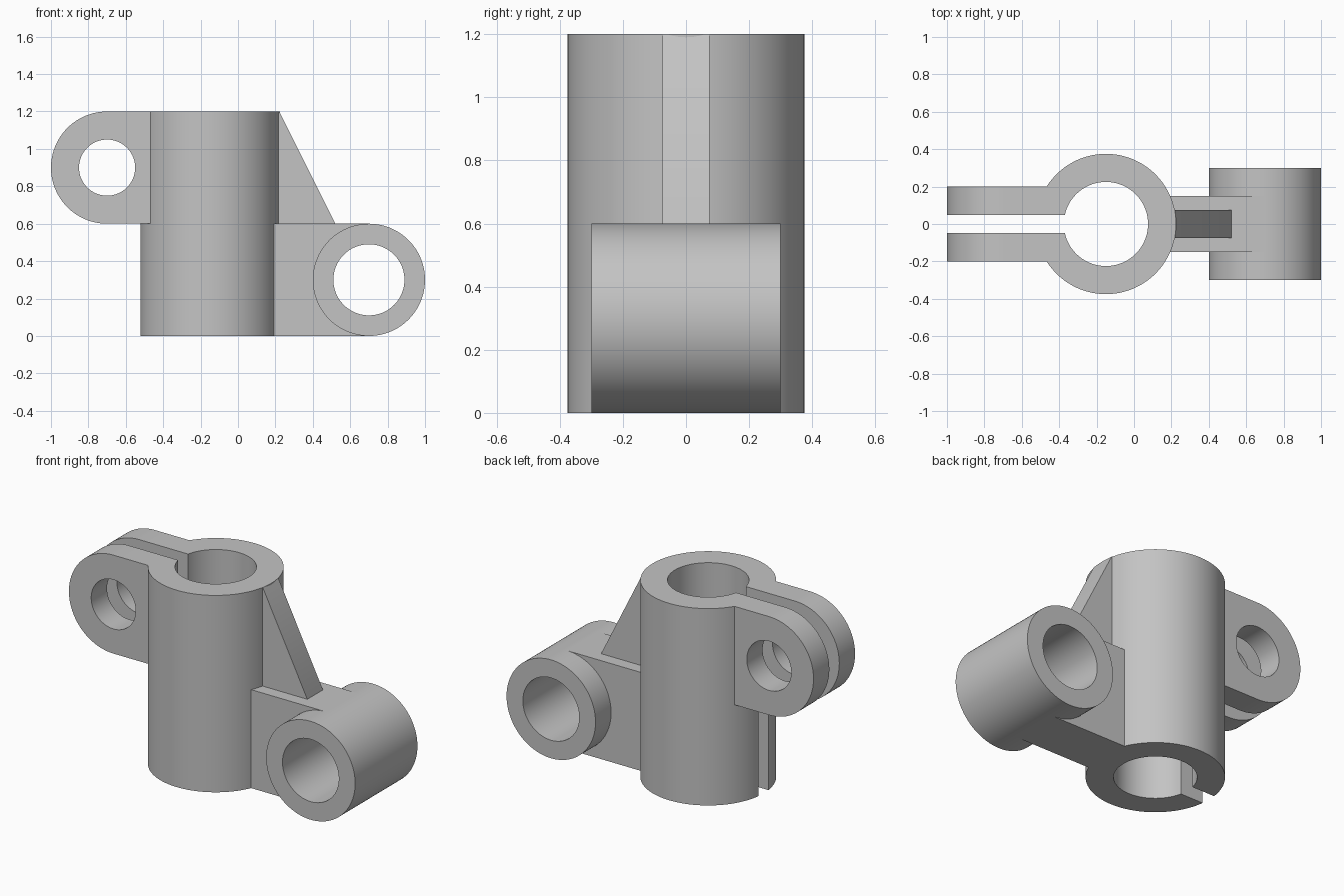
import bpy, bmesh
from math import sin, cos, asin, pi, radians

if "Cube" in bpy.data.objects:
    bpy.data.objects.remove(bpy.data.objects["Cube"], do_unlink=True)

grey = bpy.data.materials.new("plain grey")
grey.use_nodes = True
COLOUR = (0.55, 0.55, 0.55, 1)
grey.diffuse_color = COLOUR
for node in grey.node_tree.nodes:
    if node.type == 'BSDF_PRINCIPLED':
        node.inputs["Base Color"].default_value = COLOUR


def arc(cx, cy, r, start, end, steps):
    """Points along an arc, both ends included."""
    angles = [start + (end - start) * i / steps for i in range(steps + 1)]
    return [(cx + r * cos(a), cy + r * sin(a)) for a in angles]


def circle(cx, cy, r, steps=96):
    return arc(cx, cy, r, 0, 2 * pi, steps)[:-1]


def prism(name, loops, axis, low, high):
    """Extrude an outline, with optional hole loops, along Y or Z."""
    def place(u, v, w):
        return (u, v, w) if axis == 'Z' else (u, w, v)

    normal = (0, 0, 1) if axis == 'Z' else (0, 1, 0)
    bm = bmesh.new()
    rims = ([], [])
    for loop in loops:
        ends = [[bm.verts.new(place(u, v, w)) for u, v in loop] for w in (low, high)]
        n = len(loop)
        for i in range(n):
            j = (i + 1) % n
            for rim, end in zip(rims, ends):
                rim.append(bm.edges.new((end[i], end[j])))
            bm.faces.new((ends[0][i], ends[0][j], ends[1][j], ends[1][i]))
    for rim in rims:
        bmesh.ops.triangle_fill(bm, edges=rim, use_beauty=True, normal=normal)
    bmesh.ops.recalc_face_normals(bm, faces=bm.faces[:])
    mesh = bpy.data.meshes.new(name)
    bm.to_mesh(mesh)
    bm.free()
    mesh.materials.append(grey)
    obj = bpy.data.objects.new(name, mesh)
    bpy.context.collection.objects.link(obj)
    bpy.ops.object.select_all(action='DESELECT')
    obj.select_set(True)
    bpy.context.view_layer.objects.active = obj
    bpy.ops.object.shade_smooth_by_angle(angle=radians(30))
    return obj


# Upright clamp sleeve, split along its left-hand wall
TUBE_X, OUTER, INNER, SLOT = -0.15, 0.375, 0.225, 0.048
a, b = pi - asin(SLOT / OUTER), pi - asin(SLOT / INNER)
sleeve = arc(TUBE_X, 0, OUTER, -a, a, 96) + arc(TUBE_X, 0, INNER, b, -b, 96)
prism("split_sleeve", [sleeve], 'Z', 0, 1.2)

# Pair of clamp ears with bolt holes
EAR_X, EAR_Z, EAR_R = -0.7, 0.9, 0.3
ear = arc(EAR_X, EAR_Z, EAR_R, pi / 2, 3 * pi / 2, 48) + [(-0.46, 0.6), (-0.46, 1.2)]
hole = circle(EAR_X, EAR_Z, 0.15)
prism("front_clamp_ear", [ear, hole], 'Y', -0.2, -SLOT)
prism("back_clamp_ear", [ear, hole], 'Y', SLOT, 0.2)

# Horizontal pivot barrel
PIVOT_X, PIVOT_Z = 0.7, 0.3
prism("pivot_barrel", [circle(PIVOT_X, PIVOT_Z, 0.3), circle(PIVOT_X, PIVOT_Z, 0.19)],
      'Y', -0.3, 0.3)

# Web joining sleeve and barrel, hollowed to end inside the barrel wall
web = [(0.12, 0.6), (0.12, 0), (PIVOT_X, 0)]
web += arc(PIVOT_X, PIVOT_Z, 0.25, 3 * pi / 2, pi / 2, 48) + [(PIVOT_X, 0.6)]
prism("connecting_web", [web], 'Y', -0.15, 0.15)

# Sloping stiffening rib above the web
rib = [(0.12, 1.2), (0.22, 1.2), (0.52, 0.6), (0.52, 0.58), (0.12, 0.58)]
prism("stiffening_rib", [rib], 'Y', -0.075, 0.075)
